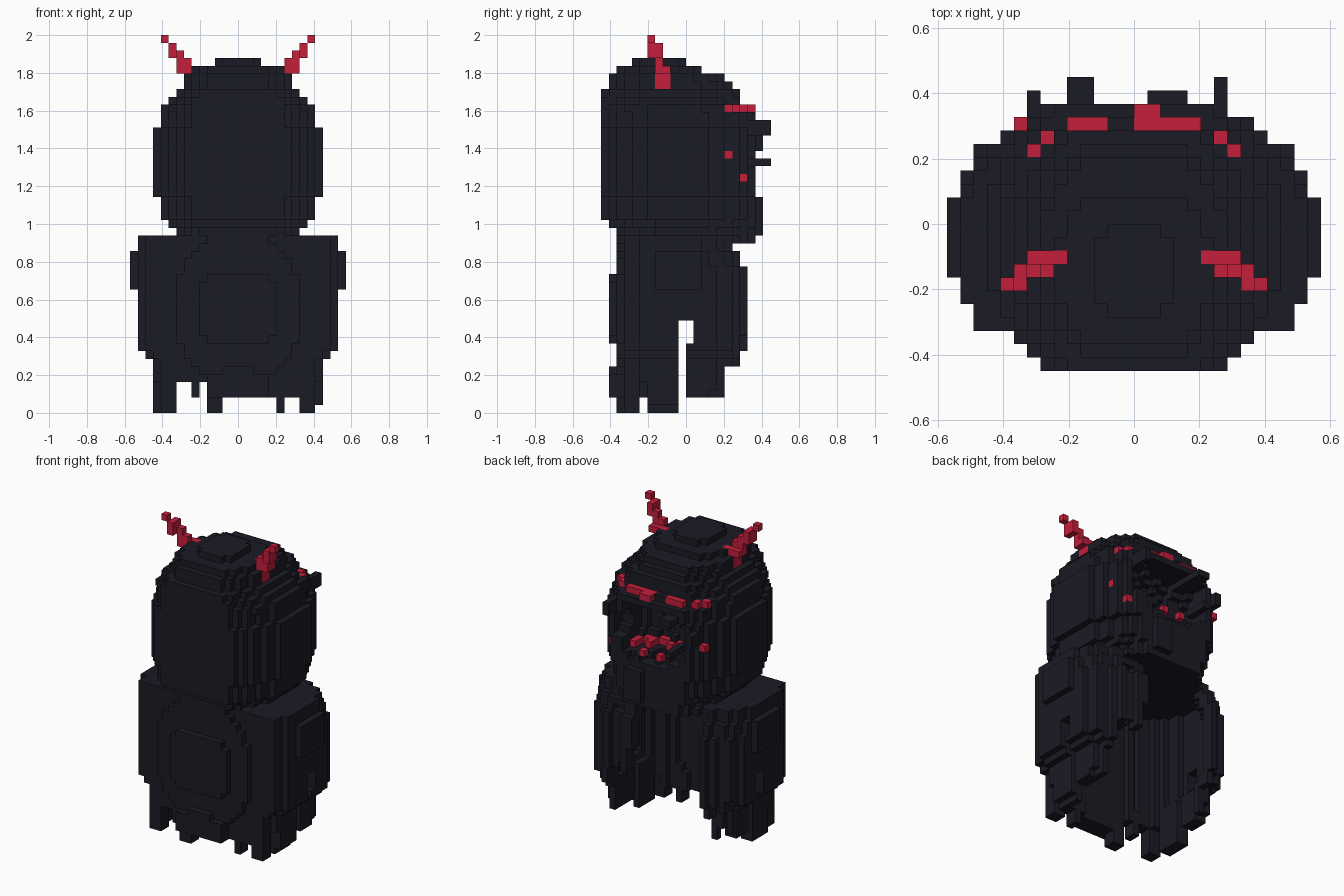
import bpy, bmesh, random

if "Cube" in bpy.data.objects:
    bpy.data.objects.remove(bpy.data.objects["Cube"])
random.seed(4)
S = 2 / 49  # block size


def material(name, rgb):
    m = bpy.data.materials.new(name)
    m.use_nodes = True
    m.diffuse_color = (*rgb, 1)
    m.node_tree.nodes["Principled BSDF"].inputs["Base Color"].default_value = (*rgb, 1)
    return m


dark = material("midnight_cloth", (0.0105, 0.0105, 0.0185))
red = material("crimson", (0.55, 0.013, 0.044))


def box(x0, x1, y0, y1, z0, z1):
    return {(x, y, z) for x in range(x0, x1) for y in range(y0, y1) for z in range(z0, z1)}


def mirrored(cells):
    return cells | {(-1 - x, y, z) for x, y, z in cells}


def layer(z, w, front, back, power, stretch, dents=None):
    """One slice: an oval clipped flat at the front and back."""
    c = (front + back) / 2
    cells = set()
    for x in range(-w, w):
        for y in range(front, back):
            v = y + 0.5 - c
            side = v > 0
            d = (back - c) * stretch
            if dents and side and abs(x + 0.5) < 9:
                d -= dents[x]
            if (abs(x + 0.5) / w) ** power[side] + abs(v / d) ** power[side] <= 1:
                cells.add((x, y, z))
    return cells


# Hood slices: from height, half width, front, back
HOOD = [(22, 7, 3, 9), (23, 8, -9, 9), (24, 9, -10, 9), (25, 10, -11, 9),
        (28, 11, -11, 9), (37, 10, -11, 9), (39, 10, -11, 8), (40, 9, -11, 7),
        (41, 8, -11, 7), (42, 7, -10, 6), (43, 7, -10, 5), (44, 6, -9, 2), (45, 3, -7, 0)]
hood = set()
for n, (z0, w, f, b) in enumerate(HOOD):
    z1 = HOOD[n + 1][0] if n + 1 < len(HOOD) else z0 + 1
    for z in range(z0, z1):
        hood |= layer(z, w, f, b, (2, 2), 1.2)


# Rounded face recess in the back of the hood
def in_recess(x, y, z):
    rag = 0.12 * ((x * 7 + z * 3) % 3)
    return ((x + 0.5) / 6.8) ** 2 + ((z - 33.5) / 5) ** 2 + ((y - 8.5) / 7) ** 2 < 1.1 - rag and z < 38


recess = {c for c in hood if in_recess(*c)}
hood -= recess

# Cloak slices, with a fluted back
CLOAK = [(-3, 11, -9, 8), (7, 12, -9, 8), (8, 13, -9, 8), (19, 13, -9, 7), (21, 13, -9, 6), (23, 0, 0, 0)]
flutes = {x: random.choice((0, 0, 0.6, 1.2)) for x in range(-14, 14)}
cloak_solid = set()
for (z0, w, f, b), nxt in zip(CLOAK, CLOAK[1:]):
    for z in range(z0, nxt[0]):
        cloak_solid |= layer(z, w, f, b, (4, 3), 1.05, flutes if z < 20 else None)


# Only a rounded belly panel stands out on the front
def on_belly(x, z):
    return abs(x + 0.5) < 4 or (abs(x + 0.5) / 8) ** 2.5 + (abs(z - 13) / 8.5) ** 2.5 < 1.1


cloak_solid = {c for c in cloak_solid if c[1] > -9 or on_belly(c[0], c[2])}

# Hollow the cloak into a rounded chamber
OFFSETS = [(1, 0, 0), (-1, 0, 0), (0, 1, 0), (0, -1, 0), (0, 0, 1), (0, 0, -1)]


def step(c, off, t=1):
    return tuple(a + t * o for a, o in zip(c, off))


def in_chamber(c):
    x, y, z = c
    depth = min(0, y - 0.5) / (8.4 - flutes[x])
    return (z < 22 and (abs(x + 0.5) / 11.2) ** 2.5 + abs(depth) ** 2.5 < 1
            and all(step(c, off, t) in cloak_solid for off in OFFSETS[:4] for t in (1, 2)))


# Ragged hem, parted at the back
FRONT_HEM = [(-8, 0), (-6, 4), (-5, 2), (-4, 4), (-2, 0), (5, 2), (6, 0), (8, 2), (10, 0), (99, 1)]
tatter = {x: random.randint(-2, 3) for x in range(-14, 14)}


def hem(x, y):
    if y == -1 and abs(x + 0.5) > 8:
        return 12
    if y < 0:
        if y == -6 and abs(x + 0.5) > 8:
            return 4
        return next(h for edge, h in FRONT_HEM if x < edge)
    low = 2 if y < 5 else 6 if y < 7 else 8
    if y >= 3 and -8 <= x < 4:
        return 22
    if y >= 3 and 4 <= x < 9:
        return 16 - x + tatter[x]
    return low + max(0, tatter[x]) * (y > 2)


cloak = {c for c in cloak_solid if c[2] >= max(0, hem(c[0], c[1])) and not in_chamber(c)}
# Side slits
cloak -= mirrored(box(8, 14, 0, 1, 9, 12))
cloak -= hood

# Raised plates on the chest, lower front and sides
chest = {c for c in box(-5, 5, -10, -9, 9, 18)
         if abs((c[0] + 0.5) / 5) ** 2 + abs((c[2] - 13) / 4.9) ** 2 < 1.25}
lower = box(-4, 4, -10, -9, 2, 5) | box(-2, 2, -10, -9, 5, 6)
side = mirrored(box(13, 14, -4, 2, 16, 21))

# Torn cloth points around the face recess and collar
tears = (box(6, 7, 7, 11, 36, 38) | box(-5, -3, 7, 11, 37, 38) | box(1, 4, 8, 10, 23, 28)
         | box(-8, -7, 6, 10, 34, 36) | box(-5, -4, 7, 11, 32, 33))

# Crimson brow band, drops and the line inside the recess
brow = (box(0, 2, 7, 9, 39, 40) | box(2, 5, 7, 8, 39, 40) | box(-5, -2, 7, 8, 39, 40)
        | mirrored(box(6, 7, 6, 7, 39, 40) | box(7, 8, 5, 6, 39, 40)))
hood -= mirrored(box(5, 6, 7, 8, 39, 40))
drops = {(-9, 7, 33), (8, 5, 33), (7, 7, 30), (-2, 8, 30), (1, 8, 30)}
mouth = {c for c in hood if c[2] == 30 and -2 <= c[0] < 5 and c[1] < 7
         and step(c, (0, 0, 1)) in recess}

# Stepped horns
horn = (box(5, 7, -3, -2, 42, 45) | box(6, 7, -4, -3, 42, 45) | box(6, 8, -4, -2, 44, 45)
        | box(6, 8, -4, -3, 45, 46) | box(7, 8, -4, -3, 46, 47) | box(8, 9, -5, -3, 46, 48)
        | box(9, 10, -5, -4, 48, 49))
right_horn = {(-1 - x, y, z) for x, y, z in horn}

hood -= brow | drops | mouth | horn | right_horn
tears -= brow | drops | mouth | hood
parts = [("hood", hood, dark), ("cloak", cloak, dark),
         ("chest_plate", chest, dark), ("lower_plate", lower, dark), ("side_plates", side, dark),
         ("torn_points", tears, dark), ("brow_band", brow, red), ("drops", drops, red),
         ("mouth_line", mouth, red), ("left_horn", horn, red), ("right_horn", right_horn, red)]
filled = set().union(*(p[1] for p in parts))


def build(name, cells, mat):
    """Mesh only the exposed block faces."""
    bm = bmesh.new()
    corners = {}

    def vert(p):
        if p not in corners:
            corners[p] = bm.verts.new((p[0] * S, p[1] * S, p[2] * S))
        return corners[p]

    for c in sorted(cells):
        for off in OFFSETS:
            if step(c, off) in filled:
                continue
            axis = next(i for i in range(3) if off[i])
            u, v = (axis + 1) % 3, (axis + 2) % 3
            ring = []
            for du, dv in ((0, 0), (1, 0), (1, 1), (0, 1)):
                p = list(c)
                p[axis] += off[axis] > 0
                p[u] += du
                p[v] += dv
                ring.append(vert(tuple(p)))
            bm.faces.new(ring if off[axis] > 0 else ring[::-1])
    mesh = bpy.data.meshes.new(name)
    bm.to_mesh(mesh)
    bm.free()
    mesh.materials.append(mat)
    bpy.context.collection.objects.link(bpy.data.objects.new(name, mesh))


for part in parts:
    build(*part)
